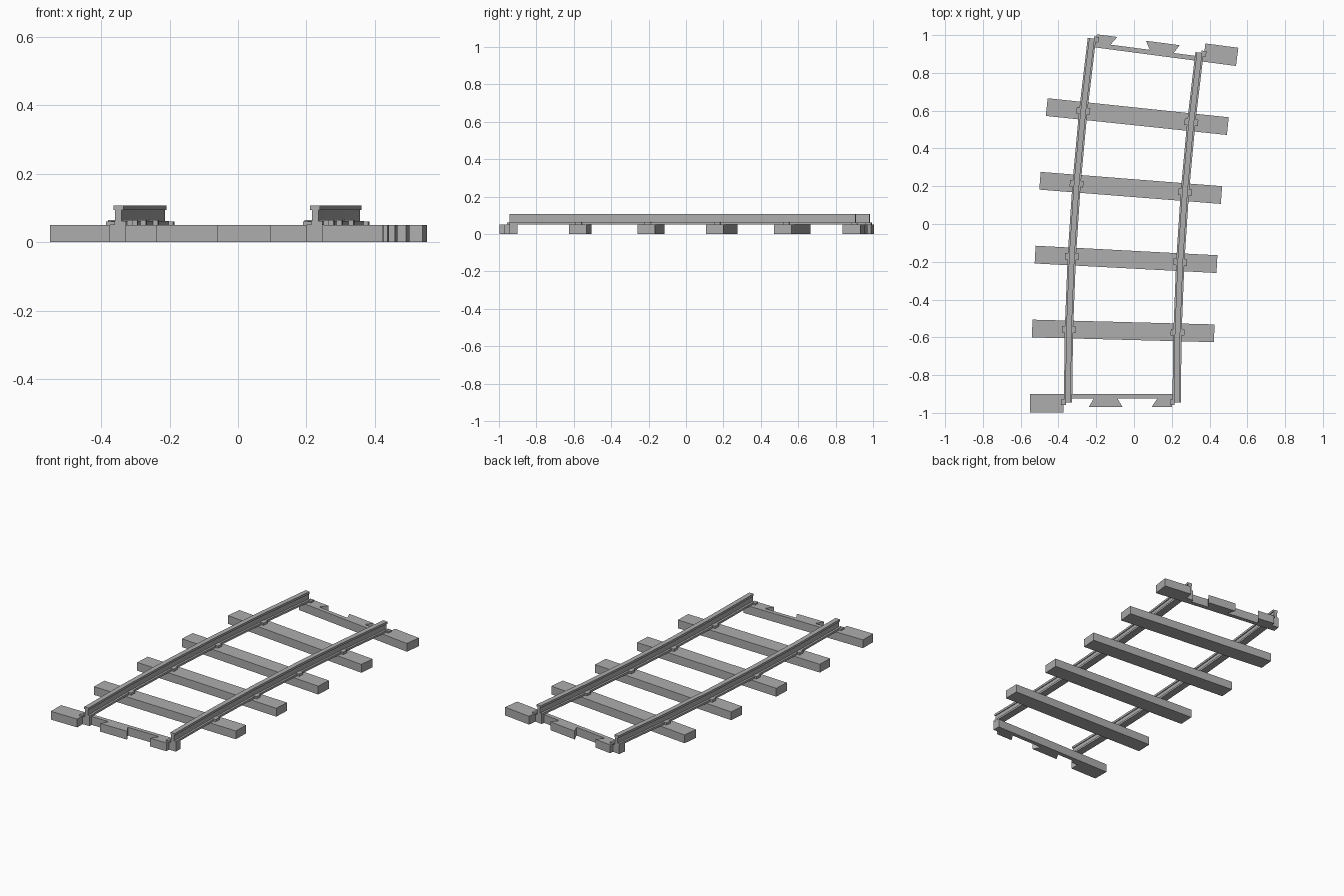
import bpy, bmesh
from math import radians
from mathutils import Matrix, Vector

cube = bpy.data.objects.get("Cube")
if cube:
    bpy.data.objects.remove(cube, do_unlink=True)

grey = bpy.data.materials.new("mid grey")
grey.use_nodes = True
grey.diffuse_color = (0.42, 0.42, 0.42, 1)
grey.node_tree.nodes["Principled BSDF"].inputs["Base Color"].default_value = (0.42, 0.42, 0.42, 1)

# Layout: a gentle right-hand curve divided into equal steps
RADIUS, STEP, SECTIONS = 14.48, radians(1.5), 5
START = Vector((-0.062, -0.945, 0))
GAUGE = 0.2875          # centre line to rail
TIE_TOP, FOOT_TOP = 0.05, 0.062


def frame(step):
    """Local frame on the curve: x across the track, y along it."""
    pivot = Matrix.Translation(START + Vector((RADIUS, 0, 0)))
    return pivot @ Matrix.Rotation(-STEP * step, 4, "Z") @ Matrix.Translation((-RADIUS, 0, 0))


def finish(name, bm, matrix=Matrix()):
    bm.transform(matrix)
    bmesh.ops.recalc_face_normals(bm, faces=bm.faces)
    mesh = bpy.data.meshes.new(name)
    bm.to_mesh(mesh)
    bm.free()
    mesh.materials.append(grey)
    obj = bpy.data.objects.new(name, mesh)
    bpy.context.collection.objects.link(obj)
    return obj


def prism(name, outline, z0, z1, matrix):
    """Extrude a flat outline upwards."""
    bm = bmesh.new()
    face = bm.faces.new([bm.verts.new((x, y, z0)) for x, y in outline])
    top = bmesh.ops.extrude_face_region(bm, geom=[face])["geom"]
    bmesh.ops.translate(bm, vec=(0, 0, z1 - z0),
                        verts=[v for v in top if isinstance(v, bmesh.types.BMVert)])
    return finish(name, bm, matrix)


def box(name, x0, x1, y0, y1, z0, z1, matrix):
    return prism(name, [(x0, y0), (x1, y0), (x1, y1), (x0, y1)], z0, z1, matrix)


def rail(name, offset):
    """Sweep the rail section along the curve."""
    half = [(0.022, TIE_TOP), (0.022, FOOT_TOP), (0.0095, FOOT_TOP),
            (0.0095, 0.094), (0.0145, 0.094), (0.0145, 0.107)]
    section = half + [(-x, z) for x, z in reversed(half)]
    bm = bmesh.new()
    rings = [[bm.verts.new(frame(s) @ Vector((offset + x, 0, z))) for x, z in section]
             for s in range(SECTIONS + 1)]
    for a, b in zip(rings, rings[1:]):
        for i in range(len(section)):
            j = (i + 1) % len(section)
            bm.faces.new((a[i], a[j], b[j], b[i]))
    bm.faces.new(rings[0])
    bm.faces.new(rings[-1])
    finish(name, bm)


def end_piece(name, m):
    """Half tie, thin cross bar and dovetail tabs that lock to the next track."""
    box(name + "_tie_stub", -0.488, -0.312, -0.052, 0.045, 0, TIE_TOP, m)
    box(name + "_cross_bar", -0.312, 0.266, 0.02, 0.045, 0, TIE_TOP, m)
    prism(name + "_middle_tab", [(-0.178, -0.025), (0.002, -0.025), (-0.025, 0.02), (-0.152, 0.02)],
          0, TIE_TOP, m)
    prism(name + "_side_tab", [(0.155, -0.025), (0.264, -0.025), (0.264, 0.02), (0.185, 0.02)],
          0, TIE_TOP, m)
    for side, x in (("left", GAUGE), ("right", -GAUGE)):
        box(f"{name}_{side}_rail_post", x - 0.0245, x + 0.0215, 0, 0.045, 0, TIE_TOP, m)
        box(f"{name}_{side}_half_clip", x - 0.036, x - 0.01, -0.012, 0.017, TIE_TOP, 0.06, m)


# Rails
rail("left_rail", GAUGE)
rail("right_rail", -GAUGE)

# Ties with the clips that hold the rails
for n in range(1, SECTIONS):
    m = frame(n)
    box(f"tie_{n}", -0.482, 0.482, -0.047, 0.047, 0, TIE_TOP, m)
    for side, x in (("left", GAUGE), ("right", -GAUGE)):
        box(f"{side}_clip_{n}", x - 0.036, x + 0.036, -0.017, 0.017, TIE_TOP, 0.064, m)

# Matching ends, the back one turned half a turn
end_piece("front", frame(0))
end_piece("back", frame(SECTIONS) @ Matrix.Rotation(radians(180), 4, "Z"))
